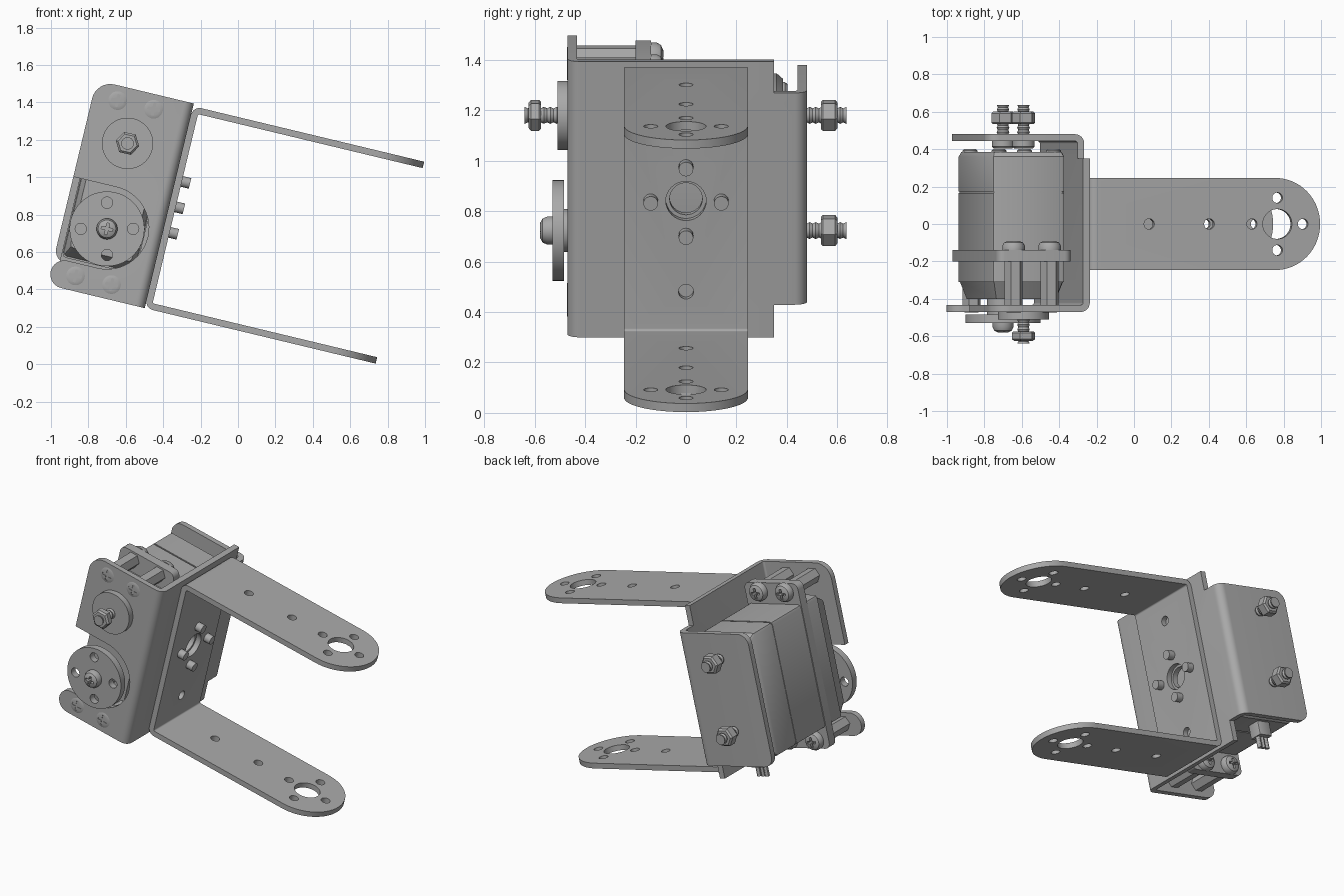
import bpy, bmesh
from math import sin, cos, pi, radians
from mathutils import Matrix

if "Cube" in bpy.data.objects:
    bpy.data.objects.remove(bpy.data.objects["Cube"])

TILT = radians(13.5)
grey = bpy.data.materials.new("mid_grey")
grey.use_nodes = True
grey.diffuse_color = (0.4, 0.4, 0.4, 1)
grey.node_tree.nodes["Principled BSDF"].inputs["Base Color"].default_value = grey.diffuse_color
parts = []


# ---- helpers: everything is modelled upright, then tilted at the end ----
def arc(cx, cy, r, a0, a1, n=8):
    angles = [radians(a0 + (a1 - a0) * i / n) for i in range(n + 1)]
    return [(cx + r * cos(a), cy + r * sin(a)) for a in angles]


def circle(cx, cy, r, n=32):
    return arc(cx, cy, r, 0, 360, n)[:-1]


def rrect(x0, x1, y0, y1, r, n=5):
    return (arc(x1 - r, y1 - r, r, 0, 90, n) + arc(x0 + r, y1 - r, r, 90, 180, n)
            + arc(x0 + r, y0 + r, r, 180, 270, n) + arc(x1 - r, y0 + r, r, 270, 360, n))


def loft(name, rings, axis="Y"):
    """Skin a list of (outline, height) rings along an axis."""
    place = {"X": lambda p, h: (h, p[0], p[1]),
             "Y": lambda p, h: (p[0], h, p[1]),
             "Z": lambda p, h: (p[0], p[1], h)}[axis]
    bm = bmesh.new()
    loops = [[bm.verts.new(place(p, h)) for p in pts] for pts, h in rings]
    for a, b in zip(loops, loops[1:]):
        for i in range(len(a)):
            j = (i + 1) % len(a)
            bm.faces.new((a[i], a[j], b[j], b[i]))
    bm.faces.new(loops[0])
    bm.faces.new(loops[-1])
    bmesh.ops.recalc_face_normals(bm, faces=bm.faces)
    mesh = bpy.data.meshes.new(name)
    bm.to_mesh(mesh)
    bm.free()
    mesh.materials.append(grey)
    obj = bpy.data.objects.new(name, mesh)
    bpy.context.scene.collection.objects.link(obj)
    parts.append(obj)
    return obj


def prism(name, pts, a, b, axis="Y"):
    return loft(name, [(pts, a), (pts, b)], axis)


def lathe(name, u, v, profile, n=32):
    return loft(name, [(circle(u, v, r, n), y) for r, y in profile])


def combine(obj, others, op="DIFFERENCE"):
    for other in others:
        mod = obj.modifiers.new("bool", "BOOLEAN")
        mod.operation, mod.solver, mod.object = op, "EXACT", other
    bpy.context.view_layer.update()
    result = bpy.data.meshes.new_from_object(
        obj.evaluated_get(bpy.context.evaluated_depsgraph_get()))
    obj.modifiers.clear()
    obj.data = result
    for other in others:
        parts.remove(other)
        bpy.data.objects.remove(other)
    return obj


def channel(x_open, x_web, lo, hi, t, r):
    """U-shaped sheet metal outline with bent corners."""
    s = 1 if x_open > x_web else -1
    cx = x_web + s * r
    flip = lambda pts: [(cx + s * (x - cx), y) for x, y in pts]
    outer = arc(cx, lo + r, r, 270, 180) + arc(cx, hi - r, r, 180, 90)
    inner = arc(cx, hi - r, r - t, 90, 180) + arc(cx, lo + r, r - t, 180, 270)
    return ([(x_open, lo)] + flip(outer) + [(x_open, hi), (x_open, hi - t)]
            + flip(inner) + [(x_open, lo + t)])


def cross_head(name, u, v, r, base, top):
    """Domed screw head with a cross recess."""
    d = top - base
    head = lathe(name, u, v, [(r, base), (r, base + d * 0.45), (r * 0.85, base + d * 0.8),
                              (r * 0.5, top)])
    a, b = r * 0.55, r * 0.13
    slots = [prism("slot", rrect(u - w, u + w, v - h, v + h, 0.002, 1),
                   base + d * 0.3, top + d) for w, h in ((a, b), (b, a))]
    return combine(head, slots)


def bolt(name, u, v, side, start, nut, nut_end, tip):
    """Threaded rod with a hexagonal nut, pointing to one side in y."""
    steps = int((tip - start) / 0.012)
    rod = [(0.034 if i % 2 else 0.028, side * (start + (tip - start) * i / steps))
           for i in range(steps + 1)]
    lathe(name + "_thread", u, v, rod, 16)
    lathe(name + "_nut", u, v, [(0.056, side * nut), (0.064, side * (nut + 0.008)),
                                (0.064, side * (nut_end - 0.01)), (0.052, side * nut_end)], 6)


U, HUB, PIVOT, MID = -0.85, 0.54, 1.01, 0.74     # shared centres

# ---- main bracket: front flange, web and shorter back flange ----
front_shape = ([(-0.5, 0.175)] + arc(-1.015, 0.25, 0.075, 270, 90, 12)
               + arc(U, 0.547, 0.222, -90, 90, 24) + [(-1.09, 0.769)]
               + arc(-0.99, 1.2, 0.1, 180, 90) + [(-0.5, 1.3)])
back_shape = ([(-0.5, 0.308)] + arc(-1.02, 0.378, 0.07, 270, 180)
              + arc(-1.02, 1.102, 0.07, 180, 90) + [(-0.5, 1.172)])
outline = combine(prism("outline", front_shape, -0.6, 0.35),
                  [prism("back_outline", back_shape, 0.34, 0.6)], "UNION")
bracket = prism("main_bracket", channel(-1.2, -0.555, -0.47, 0.48, 0.037, 0.05), 0.1, 1.4, "Z")
combine(bracket, [outline], "INTERSECT")
combine(bracket, [prism("cutter", circle(0, MID, 0.065), -0.65, -0.5, "X")])

# ---- long U bracket with two round-ended arms ----
yoke = prism("u_bracket", channel(0.8, -0.555, 0.175, 1.285, 0.035, 0.045), -0.248, 0.248)
tip = [(-0.7, -0.246)] + arc(0.469, 0, 0.246, -90, 90, 32) + [(-0.7, 0.246)]
combine(yoke, [prism("tip", tip, 0, 1.5, "Z")], "INTERSECT")
c = 0.48
arm_holes = [(c, 0, 0.08)] + [(c + x, y, 0.028) for x, y in
             ((0.14, 0), (-0.14, 0), (0, 0.14), (0, -0.14), (-0.375, 0), (-0.705, 0))]
cutters = [prism("cutter", circle(x, y, r), 0, 1.5, "Z") for x, y, r in arm_holes]
cutters += [prism("cutter", circle(0, z, r), -0.57, -0.49, "X")
            for z, r in ((MID, 0.08), (MID - 0.37, 0.03), (MID + 0.37, 0.03))]
combine(yoke, cutters)

# ---- rivets joining the two brackets ----
for k in range(4):
    a = k * pi / 2
    prism("rivet", circle(0.14 * cos(a), MID + 0.14 * sin(a), 0.029, 24), -0.57, -0.475, "X")


# ---- motor case with tapered front, seams and back lid ----
def case(inset, y):
    return rrect(-1.05 + inset * 0.5, -0.652 - inset * 0.5,
                 0.338 + inset, 1.138 - inset, 0.02, 2), y


loft("motor_case", [case(*p) for p in (
    (0.06, -0.4), (0.01, -0.31), (0, -0.31), (0, 0.165), (0.006, 0.165),
    (0.006, 0.175), (0, 0.175), (0, 0.36), (0.02, 0.385))])
prism("motor_ears", rrect(-1.055, -0.647, 0.2, 1.275, 0.04), -0.2, -0.138)
for u in (U - 0.15, U + 0.15):
    for v in (MID - 0.33, MID + 0.33):
        lathe("case_screw", u, v, [(0.04, 0.35), (0.04, 0.392), (0.03, 0.402)], 20)

# ---- spacers, ear screws and flush screws at the four mounting points ----
for u in (-0.955, -0.757):
    for v in (0.256, 1.22):
        prism("spacer", circle(u, v, 0.05, 6), -0.435, -0.2)
        cross_head("ear_screw", u, v, 0.06, -0.138, -0.09)
        cross_head("flush_screw", u, v, 0.063, -0.455, -0.473)

# ---- output disc on the motor shaft ----
lathe("shaft_hub", U, HUB, [(0.086, -0.38), (0.086, -0.5)])
disc = lathe("output_disc", U, HUB, [(0.2, -0.485), (0.2, -0.53)], 64)
combine(disc, [prism("cutter", circle(U + 0.14 * cos(TILT + k * pi / 2),
                                      HUB + 0.14 * sin(TILT + k * pi / 2), 0.03, 24), -0.6, -0.4)
               for k in range(4)])
cross_head("disc_screw", U, HUB, 0.056, -0.525, -0.58)

# ---- upper pivot washer and bolts ----
lathe("pivot_washer", U, PIVOT, [(0.137, -0.465), (0.137, -0.51)], 64)
bolt("pivot_bolt", U, PIVOT, -1, 0.5, 0.575, 0.625, 0.64)
for v in (HUB, PIVOT):
    bolt("back_bolt", U, v, 1, 0.43, 0.535, 0.602, 0.636)
    lathe("back_bolt_head", U, v, [(0.05, 0.405), (0.06, 0.415), (0.06, 0.444)])

# ---- cable outlet with three wires ----
prism("cable_outlet", rrect(U - 0.05, U + 0.05, 0.25, 0.34, 0.01, 2), 0.25, 0.35, "Z")
for k in (-1, 0, 1):
    prism("cable_wire", circle(U + 0.03 * k, 0.295, 0.015, 12), 0.18, 0.26, "Z")

# ---- tilt everything and smooth the round surfaces ----
bpy.ops.object.select_all(action="DESELECT")
for obj in parts:
    obj.matrix_world = Matrix.Rotation(TILT, 4, "Y")
    obj.select_set(True)
bpy.context.view_layer.objects.active = parts[0]
bpy.ops.object.shade_smooth_by_angle(angle=radians(30))
